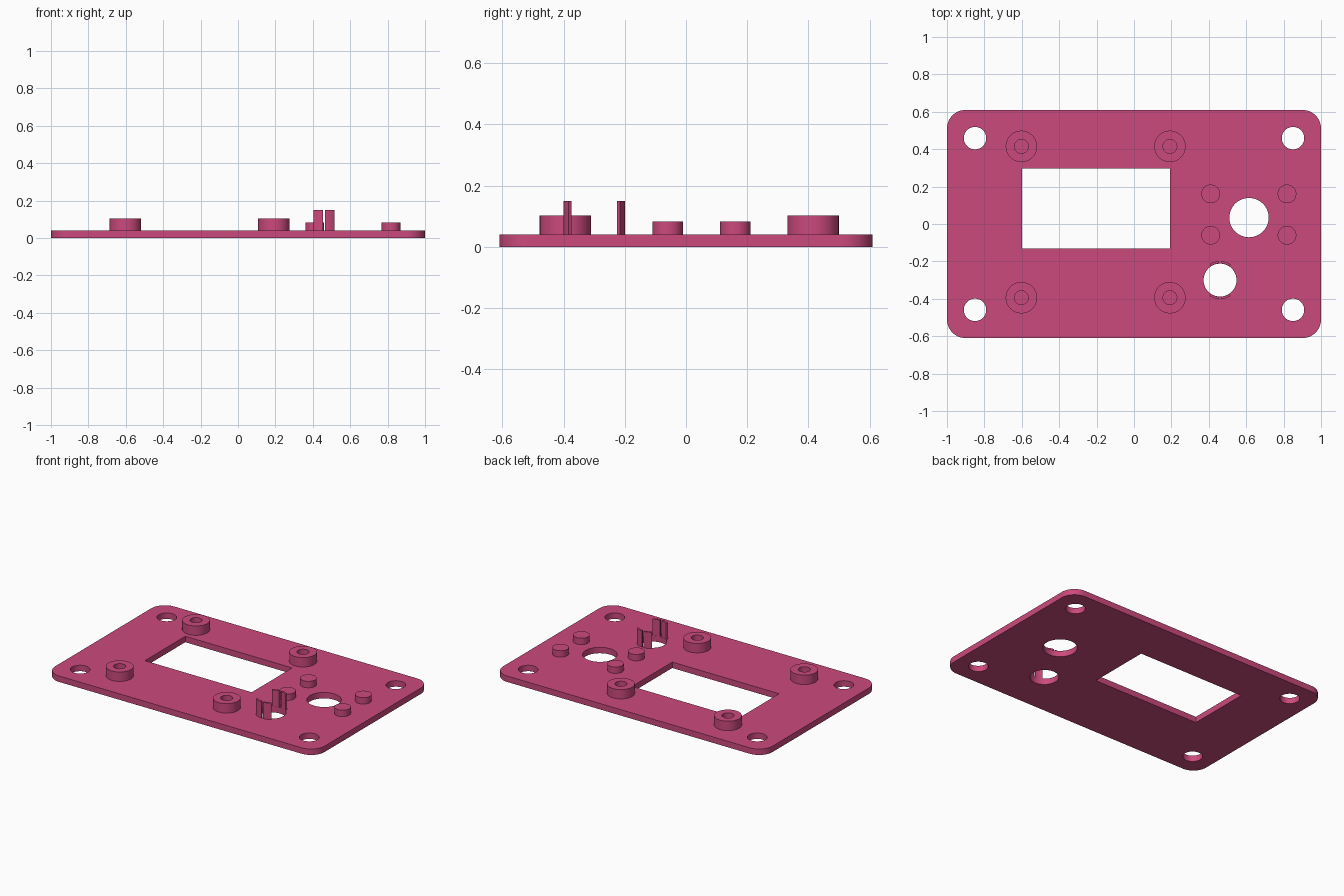
import bpy, bmesh
from math import sin, cos, asin, pi, radians

if "Cube" in bpy.data.objects:
    bpy.data.objects.remove(bpy.data.objects["Cube"])

PLATE_TOP = 0.04
SINK = 0.035          # raised parts start slightly inside the plate
SEGMENTS = 64

pink = bpy.data.materials.new("raspberry pink")
pink.use_nodes = True
colour = (0.60, 0.068, 0.205, 1)
pink.diffuse_color = colour
pink.node_tree.nodes["Principled BSDF"].inputs["Base Color"].default_value = colour


def make_object(name, bm):
    bmesh.ops.recalc_face_normals(bm, faces=bm.faces)
    mesh = bpy.data.meshes.new(name)
    bm.to_mesh(mesh)
    bm.free()
    mesh.materials.append(pink)
    obj = bpy.data.objects.new(name, mesh)
    bpy.context.collection.objects.link(obj)
    return obj


def select_only(obj):
    bpy.ops.object.select_all(action="DESELECT")
    obj.select_set(True)
    bpy.context.view_layer.objects.active = obj


def smooth(obj):
    select_only(obj)
    bpy.ops.object.shade_smooth_by_angle(angle=radians(30))


def extrude_outline(bm, points, low, high):
    """Closed prism from a flat outline."""
    face = bm.faces.new([bm.verts.new((x, y, low)) for x, y in points])
    result = bmesh.ops.extrude_face_region(bm, geom=[face])
    for v in result["geom"]:
        if isinstance(v, bmesh.types.BMVert):
            v.co.z = high


def circle(x, y, r, n=SEGMENTS):
    return [(x + r * cos(2 * pi * i / n), y + r * sin(2 * pi * i / n)) for i in range(n)]


# Base plate with rounded corners
half_x, half_y, corner = 1.0, 0.61, 0.1
outline = []
for quarter, (sx, sy) in enumerate([(1, 1), (-1, 1), (-1, -1), (1, -1)]):
    for i in range(13):
        a = (quarter + i / 12) * pi / 2
        outline.append((sx * (half_x - corner) + corner * cos(a),
                        sy * (half_y - corner) + corner * sin(a)))
bm = bmesh.new()
extrude_outline(bm, outline, 0, PLATE_TOP)
plate = make_object("base_plate", bm)

# Openings: display window, corner screw holes, two round control holes
CLIP_X, CLIP_Y = 0.46, -0.30
openings = [[(-0.60, -0.13), (0.193, -0.13), (0.193, 0.298), (-0.60, 0.298)],
            circle(0.615, 0.034, 0.105), circle(CLIP_X, CLIP_Y, 0.088)]
openings += [circle(sx * 0.85, sy * 0.459, 0.06) for sx in (-1, 1) for sy in (-1, 1)]
bm = bmesh.new()
for points in openings:
    extrude_outline(bm, points, -0.1, 0.2)
cutter = make_object("opening_cutter", bm)
cutter.hide_render = True
cut = plate.modifiers.new("openings", "BOOLEAN")
cut.operation = "DIFFERENCE"
cut.solver = "EXACT"
cut.object = cutter
select_only(plate)
bpy.ops.object.modifier_apply(modifier=cut.name)
bpy.data.objects.remove(cutter)
smooth(plate)

# Hollow screw bosses around the window
for side, x in (("right", -0.602), ("left", 0.192)):
    for end, y in (("front", -0.394), ("back", 0.415)):
        bm = bmesh.new()
        profile = [(0.037, SINK), (0.037, 0.103), (0.084, 0.103), (0.084, SINK)]
        verts = [bm.verts.new((r, 0, z)) for r, z in profile]
        edges = [bm.edges.new((verts[i], verts[(i + 1) % 4])) for i in range(4)]
        bmesh.ops.spin(bm, geom=verts + edges, axis=(0, 0, 1), cent=(0, 0, 0),
                       angle=2 * pi, steps=SEGMENTS, use_merge=True)
        bmesh.ops.remove_doubles(bm, verts=bm.verts, dist=0.0001)
        boss = make_object(f"screw_boss_{end}_{side}", bm)
        boss.location = (x, y, 0)
        smooth(boss)

# Solid support pegs around the large hole
for side, x in (("right", 0.41), ("left", 0.818)):
    for end, y in (("front", -0.06), ("back", 0.161)):
        bm = bmesh.new()
        extrude_outline(bm, circle(x, y, 0.05), SINK, 0.083)
        smooth(make_object(f"support_peg_{end}_{side}", bm))

# Four thin curved clips standing on the rim of the small hole
INNER, OUTER = 0.089, 0.101
for side, sx in (("right", -1), ("left", 1)):
    for end, sy in (("front", -1), ("back", 1)):
        points = []
        for r, order in ((INNER, range(9)), (OUTER, range(8, -1, -1))):
            start, stop = asin(0.006 / r), asin(0.056 / OUTER)
            for i in order:
                a = start + (stop - start) * i / 8
                points.append((CLIP_X + sx * r * sin(a), CLIP_Y + sy * r * cos(a)))
        bm = bmesh.new()
        extrude_outline(bm, points, SINK, 0.15)
        smooth(make_object(f"clip_{end}_{side}", bm))
